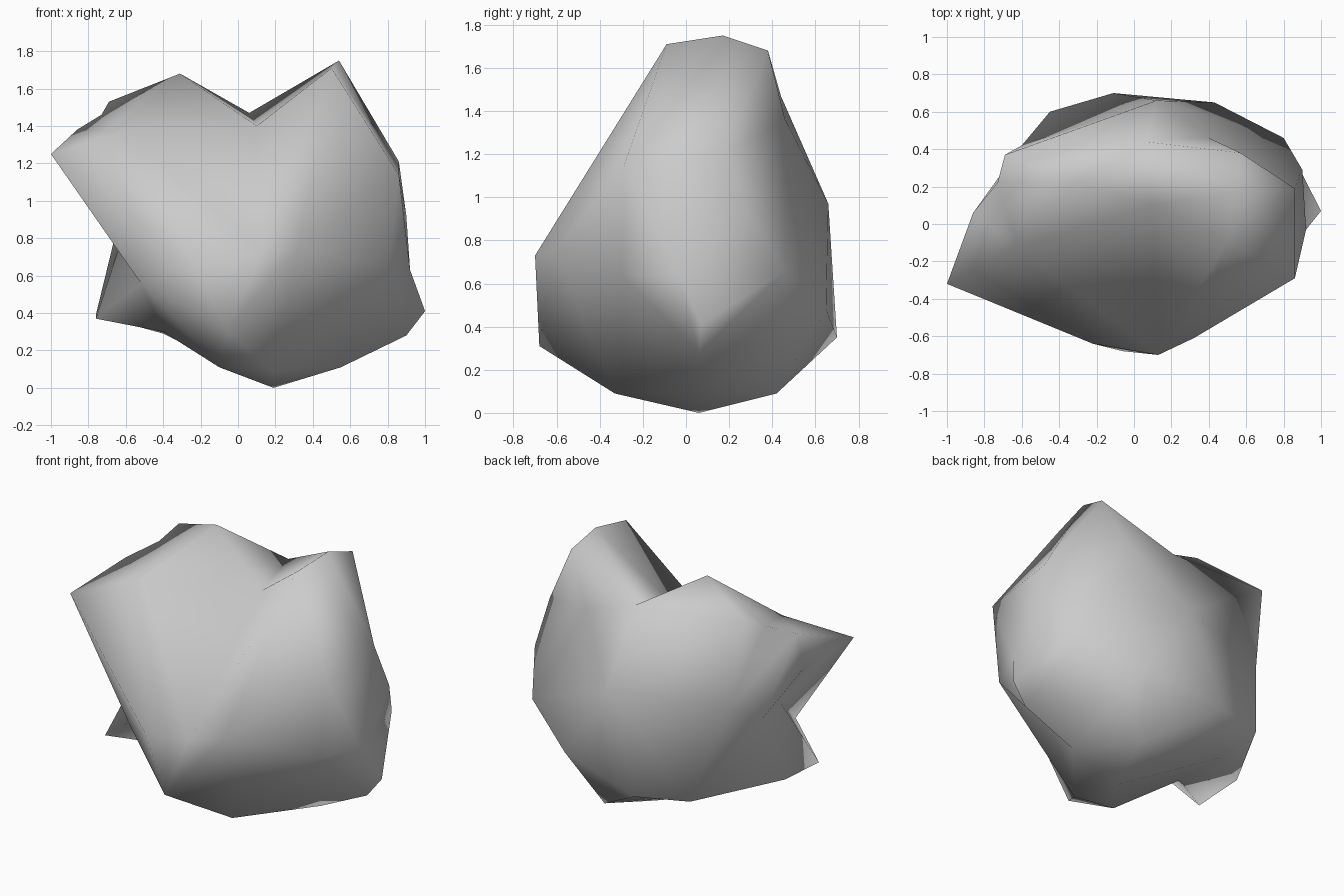
import bpy, bmesh
from mathutils import Vector

# Corner points of the boulder, grouped by region
peaks = [(0.50, -0.09, 1.71), (0.54, 0.17, 1.75), (0.57, 0.38, 1.68),
         (-0.31, 0.22, 1.68), (-0.69, 0.37, 1.53), (-0.73, 0.22, 1.46),
         (-0.86, 0.06, 1.38), (-1.0, -0.32, 1.25), (-0.62, -0.12, 1.37)]
saddle = [(0.1, 0.10, 1.40), (0.06, 0.44, 1.47), (0.40, 0.46, 1.36)]
right = [(0.86, 0.19, 1.21), (0.80, 0.46, 0.66), (0.90, 0.29, 0.92),
         (0.86, -0.29, 1.14), (0.80, -0.30, 0.64), (0.92, -0.03, 0.63),
         (1.0, 0.07, 0.41), (0.90, 0.06, 0.28)]
back = [(0.12, 0.66, 0.97), (0.43, 0.65, 0.48), (-0.11, 0.70, 0.35),
        (-0.45, 0.60, 0.37), (-0.60, 0.42, 0.95), (0.47, 0.46, 0.33)]
left = [(-0.80, -0.08, 1.08), (-0.62, -0.10, 0.80), (-0.66, 0.15, 0.80),
        (-0.76, -0.30, 0.37), (-0.76, 0.05, 0.39), (-0.52, -0.40, 0.56)]
front = [(0.13, -0.70, 0.73), (0.32, -0.61, 0.75), (-0.22, -0.64, 0.64),
         (-0.06, -0.68, 0.31)]
base = [(0.19, 0.06, 0.0), (-0.10, -0.31, 0.11), (0.19, -0.33, 0.09), (0.55, 0.08, 0.11),
        (0.30, 0.42, 0.09), (-0.40, 0.32, 0.29), (-0.40, -0.05, 0.30)]
points = [Vector(p) for p in peaks + saddle + right + back + left + front + base]

# Skin the points as seen from inside the rock, then move each into place
centre = Vector((0.0, 0.25, 0.8))
bm = bmesh.new()
verts = [bm.verts.new((p - centre).normalized()) for p in points]
bmesh.ops.convex_hull(bm, input=verts)
for v, p in zip(verts, points):
    v.co = p
bmesh.ops.recalc_face_normals(bm, faces=bm.faces[:])
for f in bm.faces:
    f.smooth = True

mesh = bpy.data.meshes.new("boulder")
bm.to_mesh(mesh)
bm.free()
bpy.context.collection.objects.link(bpy.data.objects.new("boulder", mesh))
